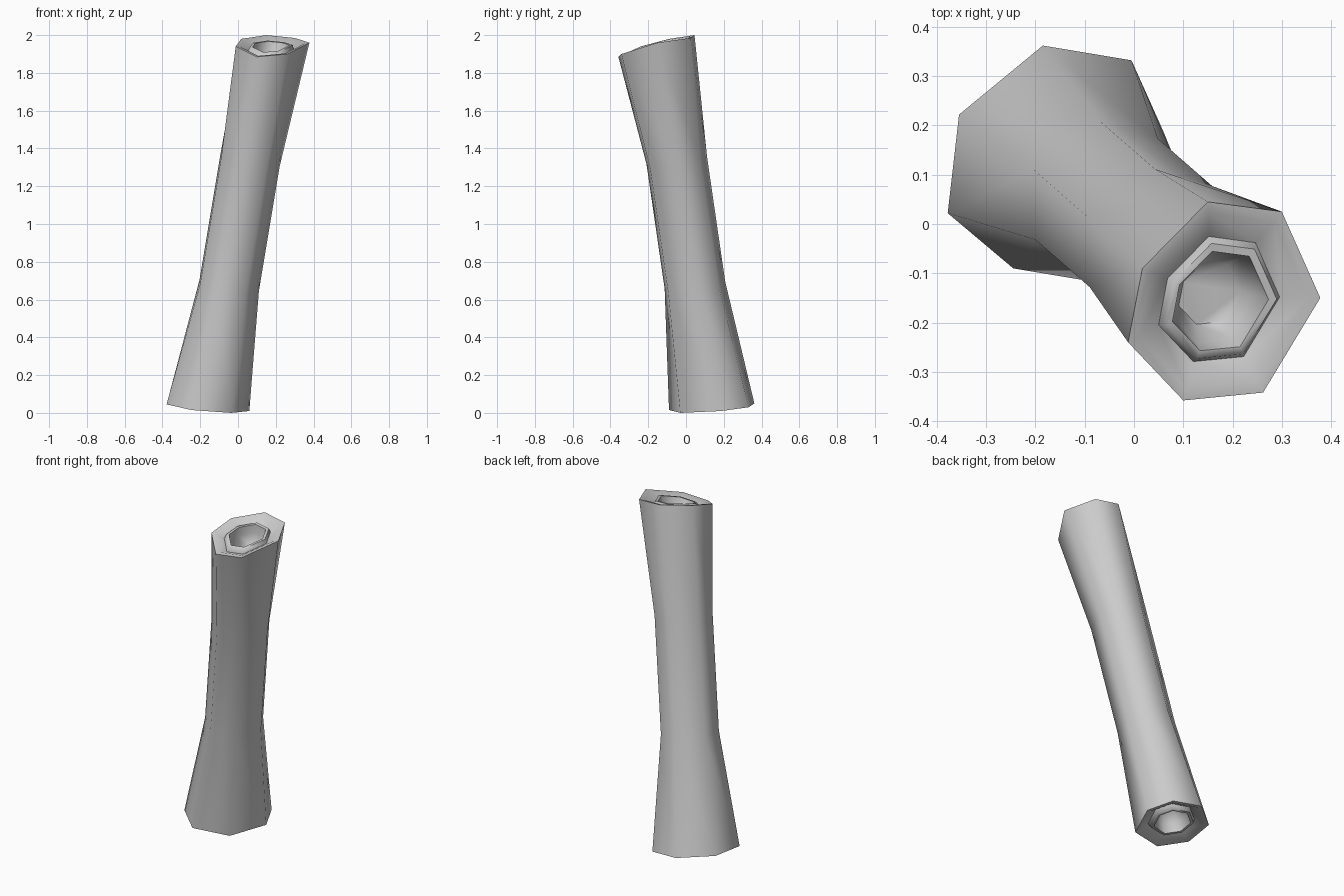
import bpy, bmesh, math
from mathutils import Vector

if "Cube" in bpy.data.objects:
    bpy.data.objects.remove(bpy.data.objects["Cube"])

# Seven-sided flared outlines of the two cut ends
TOP = [(.15, .045, 2.0), (.30, .025, 1.985), (.378, -.15, 1.96), (.262, -.342, 1.90),
       (.10, -.358, 1.885), (-.012, -.24, 1.94), (.017, -.09, 1.98)]
BOTTOM = [(-.185, .362, .05), (-.005, .332, .03), (.06, .187, .01), (-.035, -.03, 0),
          (-.245, -.09, .015), (-.378, .022, .045), (-.355, .222, .055)]
ANGLES = [95, 52, 7, -56, -109, -153, 156]
LEAN = Vector((.165, -.145, 1))


def waist(x, y, z, r=.165):
    """Narrow ring square to the leaning axis."""
    pts = []
    for a in ANGLES:
        dx, dy = r * math.cos(math.radians(a)), r * math.sin(math.radians(a))
        pts.append(Vector((x + dx, y + dy, z - LEAN.x * dx - LEAN.y * dy)))
    return pts


def end_rings(outline, inward):
    """Outer rim, sloping groove, raised inner ring and hollow core."""
    pts = [Vector(p) for p in outline]
    c = sum(pts, Vector()) / len(pts)
    steps = [(1, 0), (.89, .002), (.63, .035), (.58, .008), (.50, .008), (.46, .06), (.32, .13)]
    return [[c + (p - c) * s + LEAN * d * inward for p in pts] for s, d in steps]


# Shaft with both ends, skinned ring by ring
rings = end_rings(BOTTOM, 1)[::-1]
rings += [waist(-.053, .043, .67), waist(.057, -.053, 1.33)]
rings += end_rings(TOP, -1)

bm = bmesh.new()
loops = [[bm.verts.new(p) for p in ring] for ring in rings]
for a, b in zip(loops, loops[1:]):
    for i in range(7):
        j = (i + 1) % 7
        bm.faces.new((a[i], a[j], b[j], b[i]))
bm.faces.new(loops[0])
bm.faces.new(loops[-1])
bmesh.ops.recalc_face_normals(bm, faces=bm.faces)

mesh = bpy.data.meshes.new("hollow_shaft")
bm.to_mesh(mesh)
bm.free()
shaft = bpy.data.objects.new("hollow_shaft", mesh)
bpy.context.collection.objects.link(shaft)
bpy.context.view_layer.objects.active = shaft
shaft.select_set(True)
bpy.ops.object.shade_smooth_by_angle(angle=math.radians(70))
